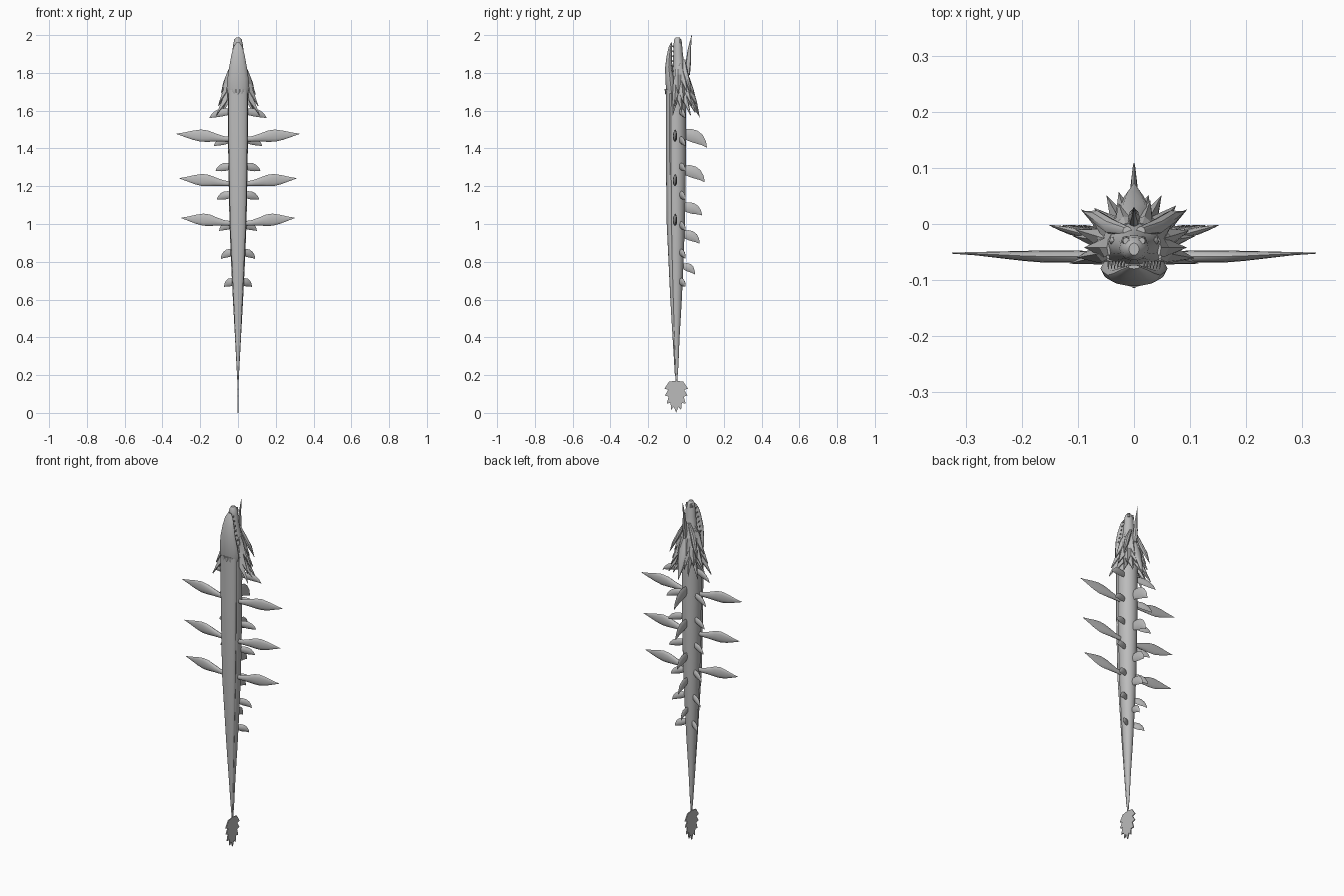
import bpy, bmesh, math
from mathutils import Vector as V

grey = bpy.data.materials.new("stone grey")
grey.diffuse_color = (0.5, 0.5, 0.5, 1)


def finish(name, bm, smooth=40):
    bmesh.ops.recalc_face_normals(bm, faces=bm.faces)
    me = bpy.data.meshes.new(name)
    bm.to_mesh(me)
    bm.free()
    me.materials.append(grey)
    ob = bpy.data.objects.new(name, me)
    bpy.context.collection.objects.link(ob)
    bpy.ops.object.select_all(action='DESELECT')
    bpy.context.view_layer.objects.active = ob
    ob.select_set(True)
    if smooth:
        bpy.ops.object.shade_smooth_by_angle(angle=math.radians(smooth))
    return ob


def loft(name, sections, n=12, smooth=40):
    """Skin elliptical sections given as (centre, half axis u, half axis v)."""
    bm = bmesh.new()
    rings = []
    for c, u, v in sections:
        rings.append([bm.verts.new(V(c) + V(u) * math.cos(math.tau * i / n)
                                   + V(v) * math.sin(math.tau * i / n)) for i in range(n)])
    for a, b in zip(rings, rings[1:]):
        for i in range(n):
            bm.faces.new((a[i], a[(i + 1) % n], b[(i + 1) % n], b[i]))
    bm.faces.new(rings[0])
    bm.faces.new(rings[-1])
    return finish(name, bm, smooth)


def upright(name, rows, n=16, smooth=40):
    """Rows of (z, half width, front y, back y)."""
    return loft(name, [((0, (f + b) / 2, z), (w, 0, 0), (0, (b - f) / 2, 0))
                       for z, w, f, b in rows], n, smooth)


def claw(name, base, tip, out, height, thick, n=8):
    """Curved fin: leaves the body along `out`, then droops to its tip."""
    base, tip = V(base), V(tip)
    mid = V((tip.x, tip.y, base.z)) * 0.65 + base * 0.35
    side = V(out).cross(V((0, 0, 1))).normalized()
    secs = []
    for t, s in ((0, .75), (.2, .95), (.4, 1), (.6, .85), (.8, .5), (.92, .22), (1, .02)):
        p = base * (1 - t) ** 2 + mid * 2 * t * (1 - t) + tip * t * t
        d = (mid - base) * (1 - t) + (tip - mid) * t
        up = side.cross(d).normalized()
        secs.append((p, up * height * s, side * thick * s))
    return loft(name, secs, n)


def plate(name, outline, thick):
    """Thin upright sheet in the y-z plane."""
    bm = bmesh.new()
    a, b = ([bm.verts.new((x, y, z)) for y, z in outline] for x in (-thick, thick))
    bm.faces.new(a)
    bm.faces.new(b)
    for i in range(len(a)):
        j = (i + 1) % len(a)
        bm.faces.new((a[i], a[j], b[j], b[i]))
    return finish(name, bm, 0)


# Long tapering body
upright("body", [(.16, .003, -.055, -.047), (.25, .008, -.06, -.04), (.4, .016, -.07, -.034),
                 (.6, .027, -.08, -.022), (.8, .037, -.09, -.013), (1.0, .045, -.098, -.006),
                 (1.2, .049, -.102, -.002), (1.4, .052, -.104, 0), (1.6, .053, -.104, 0),
                 (1.72, .05, -.1, 0)], 24)

# Raised belly strip running down the front
upright("belly_strip", [(.2, .005, -.059, -.052), (.6, .024, -.083, -.06),
                        (1.0, .042, -.102, -.066), (1.4, .049, -.107, -.066),
                        (1.71, .05, -.106, -.066)], 20)

# Jagged tail fan
half = [(.004, .17), (.038, .165), (.062, .128), (.042, .122), (.06, .092), (.04, .086),
        (.05, .05), (.03, .052), (.026, .016), (.012, .032)]
plate("tail_fan", [(-.052 + y, z) for y, z in half] + [(-.052, 0)]
      + [(-.052 - y, z) for y, z in reversed(half)], .003)

# Back fins
for z, ty, tz in ((1.475, .11, 1.405), (1.285, .098, 1.222), (1.09, .084, 1.046),
                  (.945, .072, .895), (.775, .046, .733)):
    claw("back_fin", (0, -.012, z), (0, ty, tz), (0, 1, 0), .034 * (ty + .06) / .17, .007)

for s in (-1, 1):
    # Small drooping side fins
    for z, tx, tz in ((1.595, .152, 1.56), (1.445, .128, 1.412), (1.305, .119, 1.28),
                      (1.155, .112, 1.13), (.995, .1, .963), (.85, .091, .815), (.695, .073, .667)):
        r = .052 - max(0, 1.4 - z) * .026
        claw("side_fin", (s * (r - .014), -.032, z), (s * tx, -.002, tz),
             (s, .3, 0), .021, .008)
    # Large leaf-shaped paddles
    for z, length in ((1.455, .285), (1.22, .27), (1.01, .26)):
        loft("leaf_fin", [((s * (.04 + t * length), y, z + dz), (0, 0, h), (0, k, 0))
                          for t, dz, h, y, k in (
                              (0, -.006, .012, -.058, .008), (.12, -.004, .014, -.058, .009),
                              (.25, .002, .02, -.058, .011), (.42, .01, .03, -.058, .011),
                              (.55, .013, .032, -.057, .009), (.7, .015, .024, -.055, .006),
                              (.85, .018, .012, -.053, .003), (1, .022, .001, -.052, .001))], 12)

# Skull and upper snout, pointing straight up
upright("skull", [(1.62, .05, -.1, .0), (1.7, .057, -.092, .018), (1.75, .058, -.08, .02),
                  (1.8, .05, -.074, .008), (1.85, .039, -.07, -.008), (1.9, .031, -.068, -.016),
                  (1.95, .026, -.066, -.02), (1.975, .02, -.064, -.024), (1.988, .009, -.056, -.034)], 14)
# Lower jaw
upright("lower_jaw", [(1.69, .053, -.102, -.05), (1.72, .06, -.107, -.052), (1.77, .056, -.11, -.06),
                      (1.83, .047, -.111, -.072), (1.89, .036, -.103, -.073),
                      (1.935, .025, -.092, -.073), (1.96, .01, -.08, -.073)], 14)
# Central horn
loft("horn", [((0, .005, 1.79), (.011, 0, 0), (0, .016, 0)), ((0, .013, 1.86), (.01, 0, 0), (0, .014, 0)),
              ((0, .017, 1.92), (.006, 0, 0), (0, .009, 0)), ((0, .03, 2.0), (.0005, 0, 0), (0, .001, 0))], 8)

for s in (-1, 1):
    # Brow ridge, eye, nostril and teeth
    loft("brow_ridge", [((s * .012, -.012, 1.87), (.008, 0, 0), (0, .008, 0)),
                        ((s * .04, -.005, 1.81), (.014, 0, 0), (0, .014, 0)),
                        ((s * .066, .012, 1.75), (.012, 0, 0), (0, .012, 0)),
                        ((s * .09, .022, 1.69), (.001, 0, 0), (0, .001, 0))], 8)
    loft("eye", [((s * .036, -.03, 1.825), (.008, 0, 0), (0, .009, 0)),
                 ((s * .038, -.03, 1.842), (.006, 0, 0), (0, .007, 0)),
                 ((s * .036, -.03, 1.852), (.001, 0, 0), (0, .001, 0))], 8)
    loft("nostril", [((s * .014, -.03, 1.955), (.009, 0, 0), (0, .009, 0)),
                     ((s * .014, -.03, 1.978), (.006, 0, 0), (0, .006, 0))], 8)
    for i in range(6):
        z = 1.81 + i * .026
        x = .046 - i * .0056
        loft("tooth", [((s * x, -.066, z), (.003, 0, 0), (0, 0, .006)),
                       ((s * x, -.08, z + .003), (.0005, 0, 0), (0, 0, .0005))], 5, 0)


# Layered mane: jagged skirts wrapped around the back and sides of the head
def mane(name, z0, r0, z1, r1, z2, r2, count, a0):
    bm = bmesh.new()
    cols = []
    for i in range(2 * count + 1):
        a = math.radians(a0 + (180 - 2 * a0) * i / (2 * count))
        d = V((math.cos(a), math.sin(a) * .93, 0))
        point = i % 2
        long = 1 if i % 4 == 1 else .82
        ridge = .006 * point
        zt, rt = (z1 + (z2 - z1) * long, r1 + (r2 - r1) * long) if point else (z1, r1 - .006)
        cols.append([bm.verts.new(V((0, -.042, z)) + d * r) for z, r in
                     ((z0, r0), ((z0 + z1) / 2, (r0 + r1) / 2 + ridge), (zt, rt))])
    for a, b in zip(cols, cols[1:]):
        for k in range(2):
            bm.faces.new((a[k], b[k], b[k + 1], a[k + 1]))
    ob = finish(name, bm, 0)
    m = ob.modifiers.new("thickness", 'SOLIDIFY')
    m.thickness = .005
    m.offset = 0


mane("mane_lower", 1.74, .052, 1.655, .07, 1.575, .118, 9, -28)
mane("mane_middle", 1.78, .05, 1.70, .072, 1.625, .108, 8, -25)
mane("mane_upper", 1.82, .046, 1.76, .062, 1.685, .092, 6, -18)

# Crest plate over the nape
loft("nape_crest", [((0, .0, 1.80), (.01, 0, 0), (0, .01, 0)), ((0, .026, 1.72), (.028, 0, 0), (0, .012, 0)),
                    ((0, .05, 1.64), (.017, 0, 0), (0, .009, 0)), ((0, .072, 1.565), (.001, 0, 0), (0, .001, 0))], 8)
# Small scallops where the throat meets the belly
for i in range(5):
    x = (i - 2) * .019
    y = -.108 + x * x * 14
    loft("throat_scale", [((x, y, 1.715), (.011, 0, 0), (0, .005, 0)),
                          ((x, y, 1.7), (.009, 0, 0), (0, .004, 0)),
                          ((x, y, 1.685), (.001, 0, 0), (0, .001, 0))], 8)
